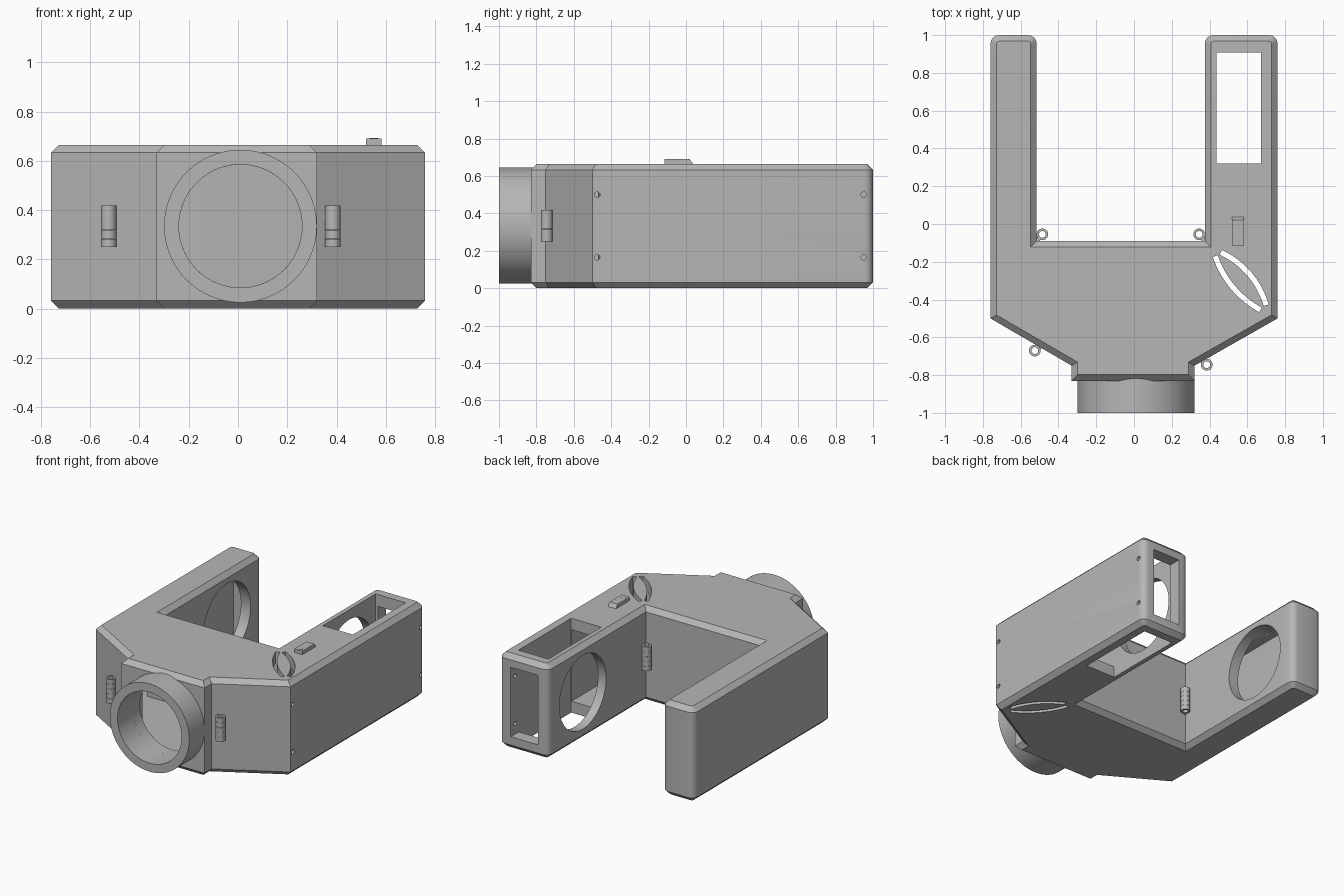
import bpy, bmesh, math
from mathutils import Vector, Matrix

if "Cube" in bpy.data.objects:
    bpy.data.objects.remove(bpy.data.objects["Cube"], do_unlink=True)

grey = bpy.data.materials.new("matte grey plastic")
grey.use_nodes = True
grey.diffuse_color = (0.47, 0.47, 0.47, 1)
grey.node_tree.nodes["Principled BSDF"].inputs["Base Color"].default_value = (0.47, 0.47, 0.47, 1)

MID = 0.335                      # height of the bores
TURN = {"x": Matrix.Rotation(math.pi / 2, 4, "Y"),
        "y": Matrix.Rotation(math.pi / 2, 4, "X"),
        "z": Matrix.Identity(4)}


def finish(name, bm, smooth=False):
    bmesh.ops.recalc_face_normals(bm, faces=bm.faces[:])
    mesh = bpy.data.meshes.new(name)
    bm.to_mesh(mesh)
    bm.free()
    mesh.materials.append(grey)
    obj = bpy.data.objects.new(name, mesh)
    bpy.context.collection.objects.link(obj)
    if smooth:
        activate(obj)
        bpy.ops.object.shade_smooth_by_angle(angle=math.radians(25))
    return obj


def activate(obj):
    bpy.ops.object.select_all(action="DESELECT")
    obj.select_set(True)
    bpy.context.view_layer.objects.active = obj


def prism_mesh(points, z0, z1):
    bm = bmesh.new()
    face = bm.faces.new([bm.verts.new((x, y, z0)) for x, y in points])
    out = bmesh.ops.extrude_face_region(bm, geom=[face])
    for v in out["geom"]:
        if isinstance(v, bmesh.types.BMVert):
            v.co.z = z1
    bmesh.ops.recalc_face_normals(bm, faces=bm.faces[:])
    return bm


def box(name, lo, hi):
    bm = prism_mesh([(lo[0], lo[1]), (hi[0], lo[1]), (hi[0], hi[1]), (lo[0], hi[1])], lo[2], hi[2])
    return finish(name, bm)


def cylinder(name, centre, axis, radius, length, sides=64):
    bm = bmesh.new()
    bmesh.ops.create_cone(bm, cap_ends=True, segments=sides, radius1=radius, radius2=radius,
                          depth=length, matrix=Matrix.Translation(centre) @ TURN[axis])
    return finish(name, bm, True)


def ring(name, centre, axis, outer, inner, length, sides=64):
    bm = bmesh.new()
    h = length / 2
    loop = [bm.verts.new((r, 0, z)) for r, z in ((inner, -h), (outer, -h), (outer, h), (inner, h))]
    edges = [bm.edges.new((loop[i], loop[(i + 1) % 4])) for i in range(4)]
    bmesh.ops.spin(bm, geom=edges, axis=(0, 0, 1), cent=(0, 0, 0), angle=math.tau,
                   steps=sides, use_duplicate=False)
    bmesh.ops.remove_doubles(bm, verts=bm.verts[:], dist=0.0001)
    bm.transform(Matrix.Translation(centre) @ TURN[axis])
    return finish(name, bm, True)


def curved_slot(name, start, end, bulge, width=0.028, steps=16):
    a, b = Vector(start), Vector(end)
    d = (b - a).normalized()
    n = Vector((-d.y, d.x))
    left, right = [], []
    for i in range(steps + 1):
        t = i / steps
        p = a.lerp(b, t) + n * bulge * 4 * t * (1 - t)
        tangent = ((b - a) + n * bulge * 4 * (1 - 2 * t)).normalized()
        side = Vector((-tangent.y, tangent.x)) * width / 2
        left.append(p + side)
        right.append(p - side)
    return finish(name, prism_mesh([tuple(p) for p in left + right[::-1]], -0.1, 0.8))


# Forked housing shell with rounded arm ends and chamfered rims
outline = [(-0.76, 1), (-0.76, -0.5), (-0.33, -0.75), (-0.33, -0.83), (0.32, -0.83), (0.32, -0.75),
           (0.76, -0.5), (0.76, 1), (0.375, 1), (0.375, -0.09), (-0.515, -0.09), (-0.515, 1)]
bm = prism_mesh(outline, 0, 0.665)
ends = [e for e in bm.edges if all(v.co.y > 0.99 for v in e.verts)
        and abs(e.verts[0].co.z - e.verts[1].co.z) > 0.1]
bmesh.ops.bevel(bm, geom=ends, offset=0.045, segments=4, profile=0.5, affect="EDGES")
rims = [e for e in bm.edges if abs(e.verts[0].co.z - e.verts[1].co.z) < 0.001]
bmesh.ops.bevel(bm, geom=rims, offset=0.032, segments=1, affect="EDGES", clamp_overlap=False)
housing = finish("housing", bm)

# Cutters: inner cavity, bores, windows, slots and screw holes
cavity = [(-0.68, 0.92), (-0.68, -0.455), (-0.25, -0.705), (-0.25, -0.75), (0.24, -0.75),
          (0.24, -0.705), (0.67, -0.455), (0.67, 0.91), (0.44, 0.91), (0.44, -0.17),
          (-0.59, -0.17), (-0.59, 0.92)]
cutters = [
    finish("cavity_cutter", prism_mesh(cavity, 0.08, 0.585)),
    cylinder("front_bore_cutter", (0.01, -0.8, MID), "y", 0.25, 0.3),
    cylinder("left_arm_bore_cutter", (0.4, 0.615, MID), "x", 0.26, 0.2),
    cylinder("right_arm_bore_cutter", (-0.54, 0.615, MID), "x", 0.26, 0.18),
    box("top_window_cutter", (0.438, 0.32, -0.1), (0.672, 0.908, 0.8)),
    box("end_window_cutter", (0.455, 0.85, 0.09), (0.668, 1.1, 0.58)),
    curved_slot("inner_slot_cutter", (0.43, -0.17), (0.67, -0.455), -0.035),
    curved_slot("outer_slot_cutter", (0.46, -0.15), (0.70, -0.43), 0.04),
]
for y in (-0.475, 0.95):
    for z in (0.165, 0.5):
        # front holes are shallow, rear holes reach the end window
        cutters.append(cylinder("screw_cutter", (0.74, y, z), "x", 0.015, 0.18, 16))
for cutter in cutters:
    cutter.hide_render = True
    mod = housing.modifiers.new(cutter.name, "BOOLEAN")
    mod.operation, mod.solver, mod.object = "DIFFERENCE", "EXACT", cutter
activate(housing)
for name in [m.name for m in housing.modifiers]:
    bpy.ops.object.modifier_apply(modifier=name)
for cutter in cutters:
    bpy.data.objects.remove(cutter, do_unlink=True)
activate(housing)
bpy.ops.object.shade_smooth_by_angle(angle=math.radians(25))

# Round eyepiece tube
ring("front_tube", (0.01, -0.905, MID), "y", 0.31, 0.25, 0.19, 96)

# Hinges: five knuckles, alternately tied to the two neighbouring walls
hinges = {"front_right": (-0.525, -0.67, 1, 1), "front_left": (0.385, -0.745, -1, 1),
          "rear_right": (-0.485, -0.055, -1, -1), "rear_left": (0.345, -0.055, 1, -1)}
for place, (x, y, sx, sy) in hinges.items():
    for i in range(5):
        z = 0.267 + 0.034 * i
        ring(f"{place}_hinge_knuckle", (x, y, z), "z", 0.031, 0.018, 0.033, 24)
        if i % 2:
            a, b = (x + sx * 0.02, y + sy * 0.012), (x + sx * 0.065, y + sy * 0.03)
        else:
            a, b = (x + sx * 0.012, y + sy * 0.02), (x + sx * 0.03, y + sy * 0.06)
        box(f"{place}_hinge_leaf", (min(a[0], b[0]), min(a[1], b[1]), z - 0.016),
            (max(a[0], b[0]), max(a[1], b[1]), z + 0.016))

# Sliding latch with a sloped end and a round button
latch = box("latch", (0.52, -0.115, 0.655), (0.582, 0.045, 0.69))
for v in latch.data.vertices:
    if v.co.z > 0.68 and v.co.y > 0:
        v.co.y -= 0.025
cylinder("latch_button", (0.551, -0.09, 0.688), "z", 0.017, 0.008, 24)
